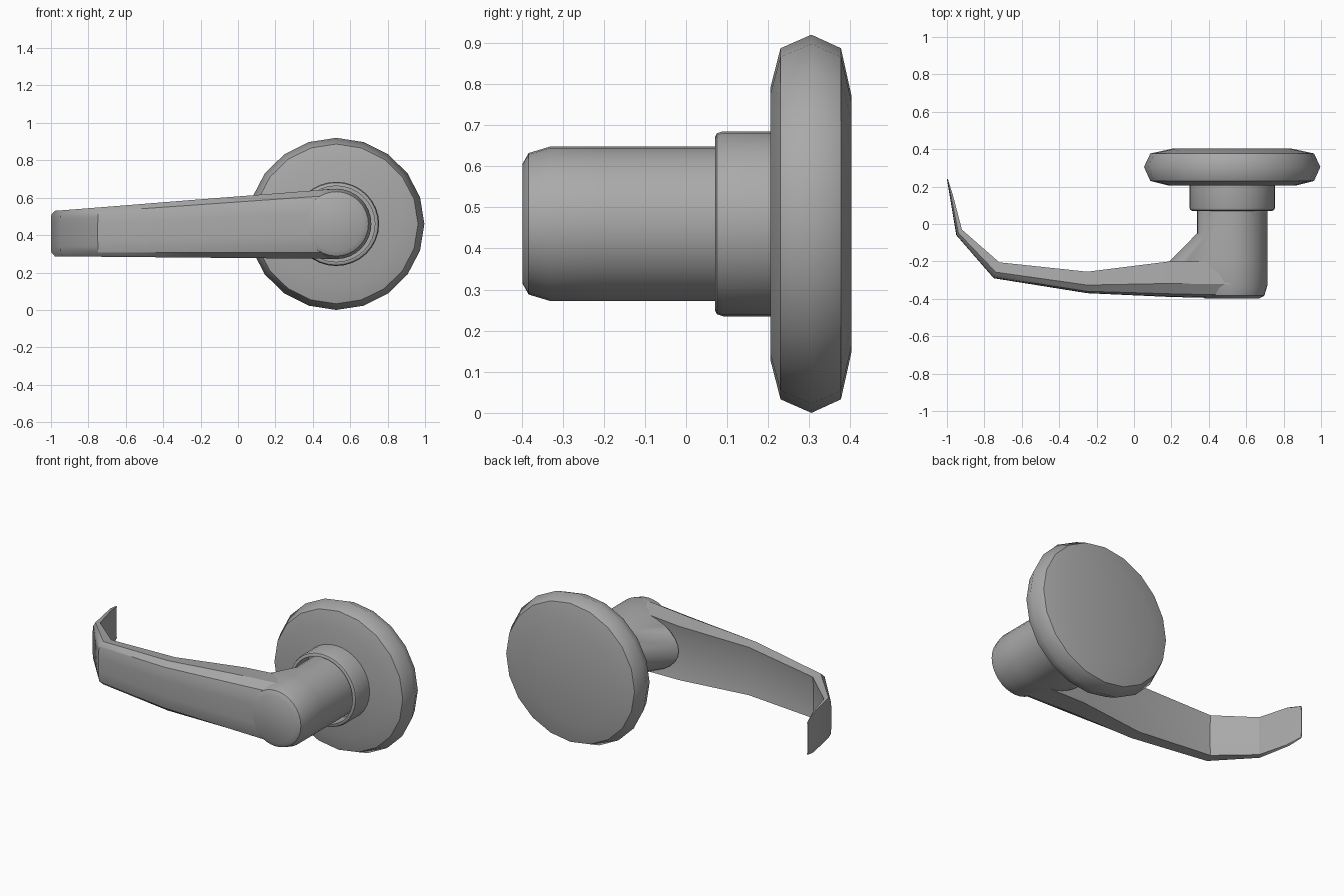
import bpy, bmesh, math

if "Cube" in bpy.data.objects:
    bpy.data.objects.remove(bpy.data.objects["Cube"])

CX, CZ = 0.525, 0.46   # axis of the rose and neck

metal = bpy.data.materials.new("satin_grey_metal")
metal.diffuse_color = (0.4, 0.4, 0.4, 1)
metal.use_nodes = True
metal.node_tree.nodes["Principled BSDF"].inputs["Base Color"].default_value = metal.diffuse_color


def loft(name, rings, angle):
    """Skin a list of equal-length closed rings and cap both ends."""
    bm = bmesh.new()
    loops = [[bm.verts.new(p) for p in r] for r in rings]
    n = len(loops[0])
    for a, b in zip(loops, loops[1:]):
        for i in range(n):
            j = (i + 1) % n
            bm.faces.new((a[i], a[j], b[j], b[i]))
    bm.faces.new(loops[0])
    bm.faces.new(loops[-1])
    bmesh.ops.recalc_face_normals(bm, faces=bm.faces)
    me = bpy.data.meshes.new(name)
    bm.to_mesh(me)
    bm.free()
    me.materials.append(metal)
    ob = bpy.data.objects.new(name, me)
    bpy.context.collection.objects.link(ob)
    bpy.ops.object.select_all(action='DESELECT')
    ob.select_set(True)
    bpy.context.view_layer.objects.active = ob
    bpy.ops.object.shade_smooth_by_angle(angle=math.radians(angle))
    return ob


def ring(y, r, n, sx=1.0, left=None):
    """Circle around the y axis; left stretches the -x half to that reach."""
    pts = []
    for i in range(n):
        a = 2 * math.pi * i / n
        c = math.cos(a)
        rx = left if (left and c < 0) else r * sx
        pts.append((CX + rx * c, y, CZ + r * math.sin(a)))
    return pts


# Round rose against the door
loft("rose", [ring(y, r, 20, 1.025) for y, r in
              [(0.205, 0.33), (0.23, 0.427), (0.305, 0.46),
               (0.377, 0.427), (0.403, 0.31)]], 50)

# Collar with a narrow groove around the neck
loft("collar", [ring(y, r, 32, 1.02) for y, r in
                [(0.215, 0.225), (0.09, 0.225), (0.075, 0.22), (0.07, 0.21),
                 (0.07, 0.203), (0.19, 0.203)]], 35)

# Neck, flaring into the lever on its -x side, with a rounded front end
loft("neck", [ring(0.2, 0.188, 32), ring(-0.05, 0.188, 32),
              ring(-0.2, 0.188, 32, left=0.335), ring(-0.33, 0.188, 32),
              ring(-0.383, 0.172, 32), ring(-0.398, 0.145, 32)], 40)

# Lever arm: front point, back point and end trim for each station
stations = [
    (0.525, -0.398, 0.525, -0.20, 0),
    (0.19, -0.39, 0.19, -0.20, 0),
    (-0.25, -0.37, -0.25, -0.255, 0),
    (-0.75, -0.29, -0.72, -0.205, 0),
    (-0.95, -0.06, -0.92, -0.03, 0),
    (-0.987, 0.16, -0.967, 0.15, 0),
    (-1.0, 0.24, -0.995, 0.24, 0.02),
]
# Cross-section: (share of thickness from the front, share of height)
half = [(0.0, 0.66), (0.02, 0.79), (0.09, 0.91), (0.38, 1.0),
        (1.0, 0.98), (0.92, 0.75)]
section = half + [(t, 1 - h) for t, h in reversed(half)]

arm_rings = []
for xf, yf, xb, yb, trim in stations:
    top = 0.648 + (xf - 0.525) * 0.078 - trim
    low = 0.273 + (0.525 - xf) * 0.009 + trim
    arm_rings.append([(xf + (xb - xf) * t, yf + (yb - yf) * t,
                       low + (top - low) * h) for t, h in section])
loft("lever_arm", arm_rings, 32)
